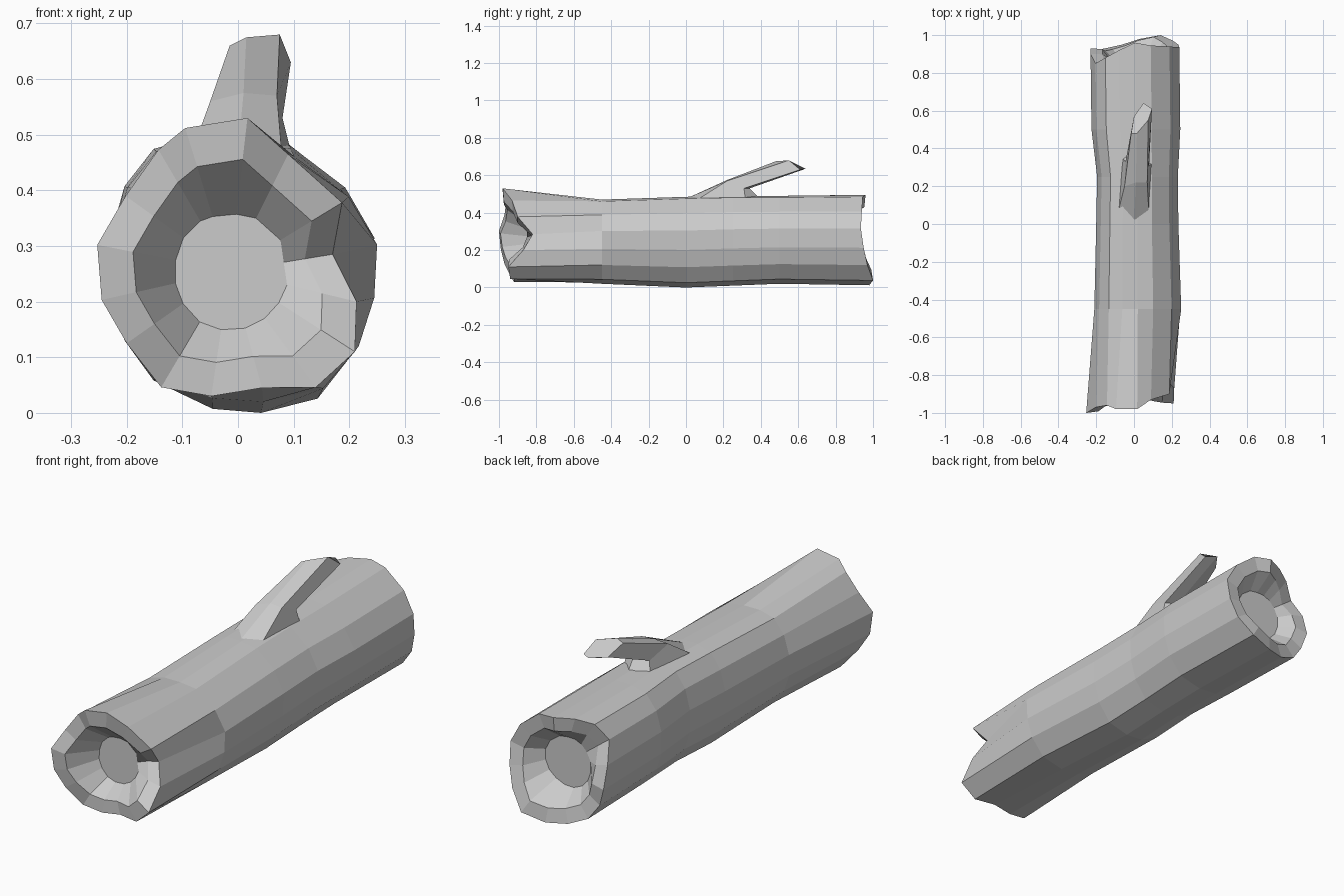
import bpy
import bmesh
from mathutils import Vector

cube = bpy.data.objects.get("Cube")
if cube:
    bpy.data.objects.remove(cube, do_unlink=True)

bark = bpy.data.materials.new("weathered grey")
bark.use_nodes = True
GREY = (0.6, 0.6, 0.6, 1)
bark.diffuse_color = GREY
bark.node_tree.nodes["Principled BSDF"].inputs["Base Color"].default_value = GREY


def bridge(bm, first, second):
    """Join two vertex loops of equal length with quads."""
    count = len(first)
    for i in range(count):
        j = (i + 1) % count
        bm.faces.new((first[i], first[j], second[j], second[i]))


def loft(name, loops):
    """Build a closed flat-shaded solid through a series of loops."""
    bm = bmesh.new()
    rings = [[bm.verts.new(point) for point in loop] for loop in loops]
    for first, second in zip(rings, rings[1:]):
        bridge(bm, first, second)
    bm.faces.new(rings[0])
    bm.faces.new(rings[-1])
    bmesh.ops.recalc_face_normals(bm, faces=bm.faces)
    mesh = bpy.data.meshes.new(name)
    bm.to_mesh(mesh)
    bm.free()
    mesh.materials.append(bark)
    obj = bpy.data.objects.new(name, mesh)
    bpy.context.collection.objects.link(obj)
    return obj


# Trunk cross-section, clockwise from the top (x, z)
section = [(.02, .475), (.1, .465), (.195, .39), (.245, .3), (.24, .2), (.213, .11),
           (.15, .03), (.045, .005), (-.045, .012), (-.13, .05), (-.18, .12),
           (-.205, .2), (-.205, .3), (-.18, .39), (-.13, .455), (-.06, .475)]

# Splintered front rim, in the same order (x, y, z)
front_rim = [(.017, -.98, .53), (.09, -.93, .465), (.187, -.9, .378), (.17, -.82, .285),
             (.213, -.87, .2), (.21, -.95, .11), (.14, -.94, .046), (.043, -.92, .045),
             (-.048, -.92, .03), (-.138, -.93, .046), (-.2, -.97, .125),
             (-.245, -.99, .203), (-.253, -1, .302), (-.202, -.97, .39),
             (-.143, -.96, .473), (-.095, -.98, .512)]

# How far back each point of the rear rim reaches
back_reach = [.96, .945, .94, .935, .95, .97, 1, .98, .95, .93, .92, .93, .9, .85, .88, .92]


def trunk_ring(y, left, right, low, high):
    """Fit the cross-section into the given bounds."""
    return [Vector((left + (x + .205) / .45 * (right - left), y,
                    low + (z - .005) / .47 * (high - low))) for x, z in section]


def hollow(rim, centre, floor_y, floor_scale):
    """Loops for the rim thickness and the sunken floor of an open end."""
    lip, floor = [], []
    for point in rim:
        step = (centre - point) * .27
        lip.append(Vector((point.x + step.x, point.y + step.y * .3, point.z + step.z)))
        flat = centre + (point - centre).normalized() * floor_scale
        floor.append(Vector((flat.x, floor_y, flat.z)))
    return lip, floor


front = [Vector(point) for point in front_rim]
back = trunk_ring(.95, -.23, .24, .012, .495)
for point, reach in zip(back, back_reach):
    point.y = reach

front_lip, front_floor = hollow(front, Vector((-.015, -.9, .255)), -.85, .107)
back_lip, back_floor = hollow(back, Vector((0, .88, .255)), .86, .12)

body = [trunk_ring(-.45, -.21, .25, .02, .47),
        trunk_ring(0, -.2, .235, 0, .485),
        trunk_ring(.25, -.195, .232, .01, .49),
        trunk_ring(.5, -.225, .245, .02, .49)]

loft("log_trunk", [front_floor, front_lip, front, *body, back, back_lip, back_floor])

# Broken side branch growing back out of the top
branch_base = [(0, -.01, .47), (.08, .03, .45), (.1, .32, .45),
               (.02, .42, .45), (-.07, .36, .45), (-.09, .04, .45)]
branch_fork = [(.01, .22, .575), (.07, .22, .57), (.08, .31, .53),
               (.03, .34, .53), (-.045, .33, .53), (-.05, .2, .56)]
branch_tip = [(.015, .48, .675), (.075, .55, .68), (.095, .61, .63),
              (.05, .64, .635), (0, .57, .625), (-.015, .48, .66)]
loft("broken_branch", [branch_base, branch_fork, branch_tip])
